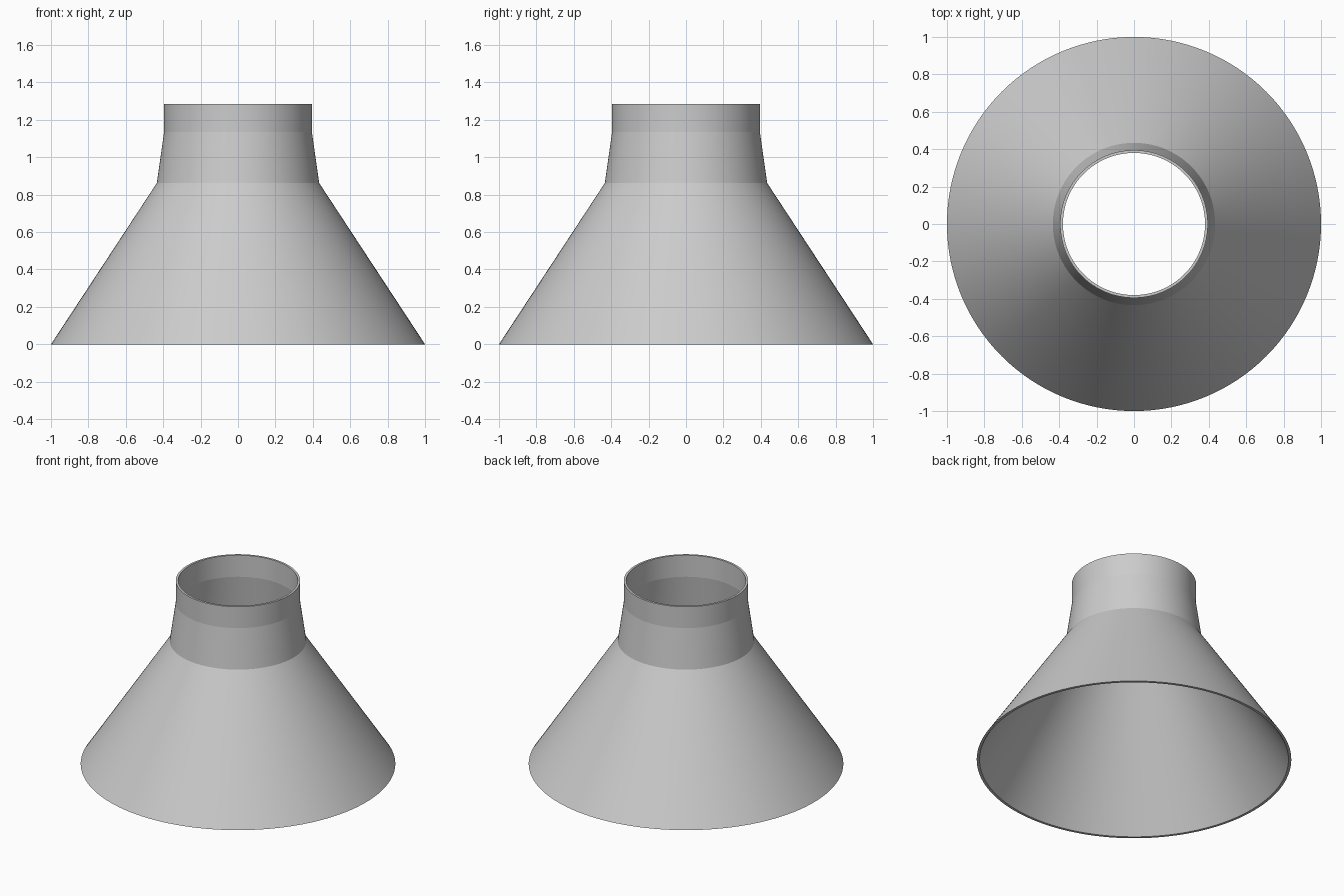
import bpy, bmesh, math

if "Cube" in bpy.data.objects:
    bpy.data.objects.remove(bpy.data.objects["Cube"])

SEGMENTS = 128

# Closed wall section (radius, height): outer side going up, inner side going down
profile = [(1.0, 0.0), (0.434, 0.862), (0.395, 1.135), (0.395, 1.285),
           (0.380, 1.285), (0.380, 1.134), (0.419, 0.857), (0.982, 0.0)]

# Single grey material
grey = bpy.data.materials.new("plain_grey")
grey.diffuse_color = (0.60, 0.60, 0.60, 1.0)
grey.use_nodes = True
grey.node_tree.nodes["Principled BSDF"].inputs["Base Color"].default_value = grey.diffuse_color

# Revolve the section into a hollow funnel with collar and neck
bm = bmesh.new()
rings = []
for r, z in profile:
    rings.append([bm.verts.new((r * math.cos(2 * math.pi * i / SEGMENTS),
                                r * math.sin(2 * math.pi * i / SEGMENTS), z))
                  for i in range(SEGMENTS)])
for k, low in enumerate(rings):
    high = rings[(k + 1) % len(rings)]
    for i in range(SEGMENTS):
        j = (i + 1) % SEGMENTS
        bm.faces.new((low[i], low[j], high[j], high[i]))
bmesh.ops.recalc_face_normals(bm, faces=bm.faces)

mesh = bpy.data.meshes.new("funnel_shell")
bm.to_mesh(mesh)
bm.free()
mesh.materials.append(grey)
funnel = bpy.data.objects.new("funnel_shell", mesh)
bpy.context.collection.objects.link(funnel)

# Smooth around the axis, crisp at the section corners
bpy.context.view_layer.objects.active = funnel
funnel.select_set(True)
bpy.ops.object.shade_smooth_by_angle(angle=math.radians(5))
